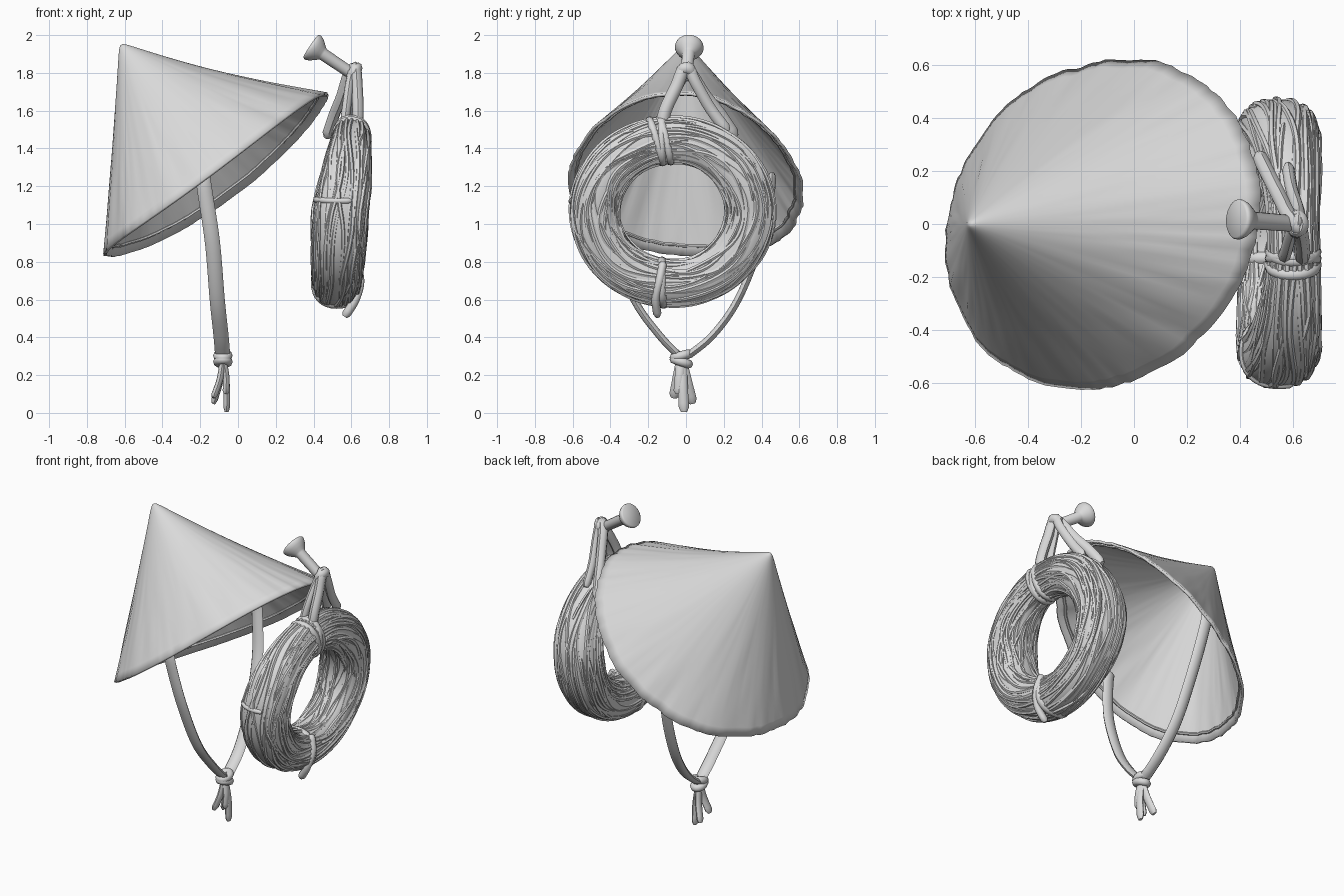
import bpy, bmesh, math, random
from math import sin, cos, pi, tau
from mathutils import Vector as V, noise

random.seed(4)
cube = bpy.data.objects.get("Cube")
if cube:
    bpy.data.objects.remove(cube)

grey = bpy.data.materials.new("light_grey")
grey.use_nodes = True
tone = (0.7, 0.7, 0.7, 1)
grey.diffuse_color = tone
grey.node_tree.nodes["Principled BSDF"].inputs["Base Color"].default_value = tone


def skin(bm, rows, loop=False, caps=True):
    """Skin rows of points; every row is a closed ring."""
    rings = [[bm.verts.new(p) for p in row] for row in rows]
    n = len(rings[0])
    pairs = list(zip(rings, rings[1:])) + ([(rings[-1], rings[0])] if loop else [])
    for a, b in pairs:
        for i in range(n):
            j = (i + 1) % n
            bm.faces.new((a[i], a[j], b[j], b[i]))
    if caps and not loop:
        bm.faces.new(rings[0][::-1])
        bm.faces.new(rings[-1])


def sweep(bm, pts, wide, thick, ref, loop=False, sides=8):
    """Sweep an oval along points, its wide axis following ref."""
    rows, n = [], len(pts)
    for i, p in enumerate(pts):
        a = pts[i - 1] if i or loop else p
        b = pts[(i + 1) % n] if i < n - 1 or loop else p
        t = (b - a).normalized()
        s = (ref - t * ref.dot(t)).normalized()
        u = t.cross(s)
        k = 0.6 if not loop and i in (0, n - 1) else 1
        rows.append([p + k * (s * wide * cos(tau * j / sides) + u * thick * sin(tau * j / sides))
                     for j in range(sides)])
    skin(bm, rows, loop)


def spline(*pts, steps=6):
    """Smooth path through a few points."""
    p = [V(q) for q in pts]
    p = [2 * p[0] - p[1]] + p + [2 * p[-1] - p[-2]]
    out = []
    for a, b, c, d in zip(p, p[1:], p[2:], p[3:]):
        for i in range(steps):
            t = i / steps
            out.append(0.5 * (2 * b + (c - a) * t + (2 * a - 5 * b + 4 * c - d) * t * t
                              + (3 * b - a - 3 * c + d) * t ** 3))
    return out + [p[-2]]


def finish(name, bm):
    bmesh.ops.recalc_face_normals(bm, faces=bm.faces)
    me = bpy.data.meshes.new(name)
    bm.to_mesh(me)
    bm.free()
    me.materials.append(grey)
    ob = bpy.data.objects.new(name, me)
    bpy.context.collection.objects.link(ob)
    bpy.ops.object.select_all(action='DESELECT')
    ob.select_set(True)
    bpy.context.view_layer.objects.active = ob
    bpy.ops.object.shade_smooth_by_angle(angle=math.radians(50))
    return ob


X, Y, Z = V((1, 0, 0)), V((0, 1, 0)), V((0, 0, 1))

# Conical hat, tipped over, with a rounded tip, creases, a sagging ridge and a drooping rim
APEX, MID = V((-0.624, 0, 1.957)), V((-0.115, 0, 1.26))
LONG, ACROSS = V((0.585, 0, 0.43)), V((0.08, 0.618, -0.04))


def hat_point(f, a):
    spoke = LONG * cos(a) + ACROSS * sin(a) - Z * 0.08 * sin(a) ** 2
    crease = 1 + f * (0.014 * noise.noise(V((cos(a) * 5, sin(a) * 5, f * 1.5)))
                      + 0.014 * noise.noise(V((cos(a) * 15, sin(a) * 15, f * 3))))
    sag = Z * 0.022 * sin(pi * f) * max(cos(a), 0) ** 2
    return APEX + (MID - APEX) * math.hypot(f, 0.02) + spoke * f ** 1.03 * crease - sag


bm = bmesh.new()
N = 160
hat_rows = [[hat_point(0.006 + 0.994 * (r / 30) ** 1.5, tau * i / N) for i in range(N)]
            for r in range(31)]
skin(bm, hat_rows, caps=False)
bm.verts.ensure_lookup_table()
bm.faces.new(bm.verts[:N])
hat = finish("hat_cone", bm)
shell = hat.modifiers.new("thickness", 'SOLIDIFY')
shell.thickness = 0.016
shell.offset = 0

bm = bmesh.new()
sweep(bm, [hat_point(0.96, tau * i / 120).lerp(MID, 0.02) for i in range(120)],
      0.009, 0.009, V((-0.59, 0, 0.81)), True, 6)
finish("hat_rim_hoop", bm)

# Chin straps, mirrored front to back
for side, label in ((-1, "front"), (1, "back")):
    bm = bmesh.new()
    sweep(bm, spline((-0.19, 0.455 * side, 1.27), (-0.175, 0.45 * side, 1.17), (-0.135, 0.395 * side, 0.9),
                     (-0.11, 0.275 * side, 0.6), (-0.09, 0.14 * side, 0.41), (-0.08, 0.01 * side - 0.015, 0.29)),
          0.04, 0.02, X)
    finish(label + "_chin_strap", bm)

# Knot and loose strap ends
bm = bmesh.new()
KNOT = V((-0.08, -0.025, 0.285))
for tilt, drop in ((0.25, 0.018), (-0.3, -0.014)):
    sweep(bm, [KNOT + V((0.028 * cos(a), 0.038 * sin(a), drop + tilt * 0.04 * sin(a)))
               for a in (tau * i / 24 for i in range(24))], 0.024, 0.024, Z, True)
finish("strap_knot", bm)
bm = bmesh.new()
for x, y, z in ((-0.13, -0.065, 0.08), (-0.06, -0.01, 0.005), (-0.13, 0.035, 0.05), (-0.065, -0.04, 0.1)):
    end = V((x, y, z))
    sweep(bm, spline(KNOT, KNOT.lerp(end, 0.5) + V((0.01, 0, 0)), end), 0.017, 0.027, X)
finish("strap_ends", bm)


# Coil of rope: a blunt oval core, tapering to the top, covered in wandering strands
def blunt(v):
    return math.copysign(abs(v) ** 0.88, v)


def coil(a, phi, k):
    radius = k * (0.138 - 0.01 * sin(a) ** 2) * blunt(sin(phi))
    depth = (0.152 - (0.056 if sin(a) > 0 else 0.024) * sin(a) ** 2) * k * blunt(cos(phi))
    return V((0.541 + depth + (0.06 if sin(a) > 0 else 0.018) * sin(a),
              -0.072 + (0.412 + radius) * cos(a), 1.066 + (0.38 + radius) * sin(a)))


bm = bmesh.new()
skin(bm, [[coil(tau * i / 72, tau * j / 32, 0.945) for j in range(32)] for i in range(72)], True)
finish("coil_core", bm)

bm = bmesh.new()
STRANDS, STEPS = 40, 100
for s in range(STRANDS):
    p, q, w = (random.uniform(0, tau) for _ in range(3))
    path = []
    for i in range(STEPS):
        a = tau * i / STEPS
        phi = tau * s / STRANDS + 0.16 * sin(2 * a + p) + 0.07 * sin(5 * a + q)
        path.append(coil(a, phi, 0.9 + 0.035 * sin(3 * a + w)))
    sweep(bm, path, 0.013, 0.013, X, True, 6)
finish("coil_strands", bm)

# Frayed fibres on the surface
bm = bmesh.new()
for s in range(60):
    a0, phi0 = random.uniform(0, tau), random.uniform(0, tau)
    length, lean = random.uniform(0.3, 1.1), random.uniform(-0.4, 0.4)
    sweep(bm, [coil(a0 + length * t / 12, phi0 + lean * t / 12, 0.93 + 0.03 * sin(pi * t / 12))
               for t in range(13)], 0.009, 0.009, X, sides=5)
finish("coil_fibres", bm)


# Ties bound around the coil, over part of its girth or all of it
def tie(bm, a, slant, size, k, start=0, span=tau):
    ring = [coil(a + slant * sin(start + span * i / 32), start + span * i / 32, k)
            for i in range(32)]
    sweep(bm, ring, size, size * 0.8, V((0, -sin(a), cos(a))), span == tau)


bm = bmesh.new()
for a, slant in ((1.65, 0.05), (1.71, -0.04), (1.77, 0.03)):
    tie(bm, a, slant, 0.02, 0.94)
finish("top_tie", bm)
bm = bmesh.new()
tie(bm, 4.57, 0.05, 0.024, 0.92)
sweep(bm, spline((0.62, -0.12, 0.8), (0.645, -0.14, 0.7), (0.62, -0.16, 0.6), (0.565, -0.15, 0.51)),
      0.024, 0.022, X)
finish("bottom_tie", bm)
bm = bmesh.new()
tie(bm, 2.98, 0.05, 0.014, 0.95, pi * 0.4, pi * 0.9)
finish("side_tie", bm)

# Hanging cords looped over the nail
bm = bmesh.new()
sweep(bm, spline((0.63, -0.13, 1.5), (0.635, -0.11, 1.6), (0.63, -0.05, 1.73), (0.62, -0.01, 1.82),
                 (0.585, 0.03, 1.79), (0.55, 0.1, 1.68), (0.51, 0.18, 1.58), (0.47, 0.26, 1.46)),
      0.03, 0.034, X)
sweep(bm, spline((0.56, -0.13, 1.5), (0.575, -0.1, 1.62), (0.595, -0.03, 1.76), (0.62, 0.01, 1.83),
                 (0.62, 0.05, 1.75), (0.595, 0.13, 1.61), (0.58, 0.22, 1.49)), 0.024, 0.03, X)
finish("hanging_cords", bm)
bm = bmesh.new()
sweep(bm, [V((0.615 + 0.022 * cos(a), 0.032 * sin(a), 1.805 + 0.02 * cos(a)))
           for a in (tau * i / 24 for i in range(24))], 0.03, 0.022, Z, True)
finish("cord_knot", bm)

# Nail: turned profile of distance along the axis and radius
START, END = V((0.385, 0.018, 1.942)), V((0.62, 0, 1.785))
axis = (END - START).normalized()
side = axis.cross(Y).normalized()
up = axis.cross(side)
profile = ((0, 0.068), (0.006, 0.075), (0.016, 0.076), (0.035, 0.068), (0.055, 0.053),
           (0.07, 0.04), (0.08, 0.033), (0.27, 0.031), (0.285, 0.022))
bm = bmesh.new()
skin(bm, [[START + axis * d + (side * cos(tau * j / 32) + up * sin(tau * j / 32)) * r for j in range(32)]
          for d, r in profile])
finish("nail", bm)
